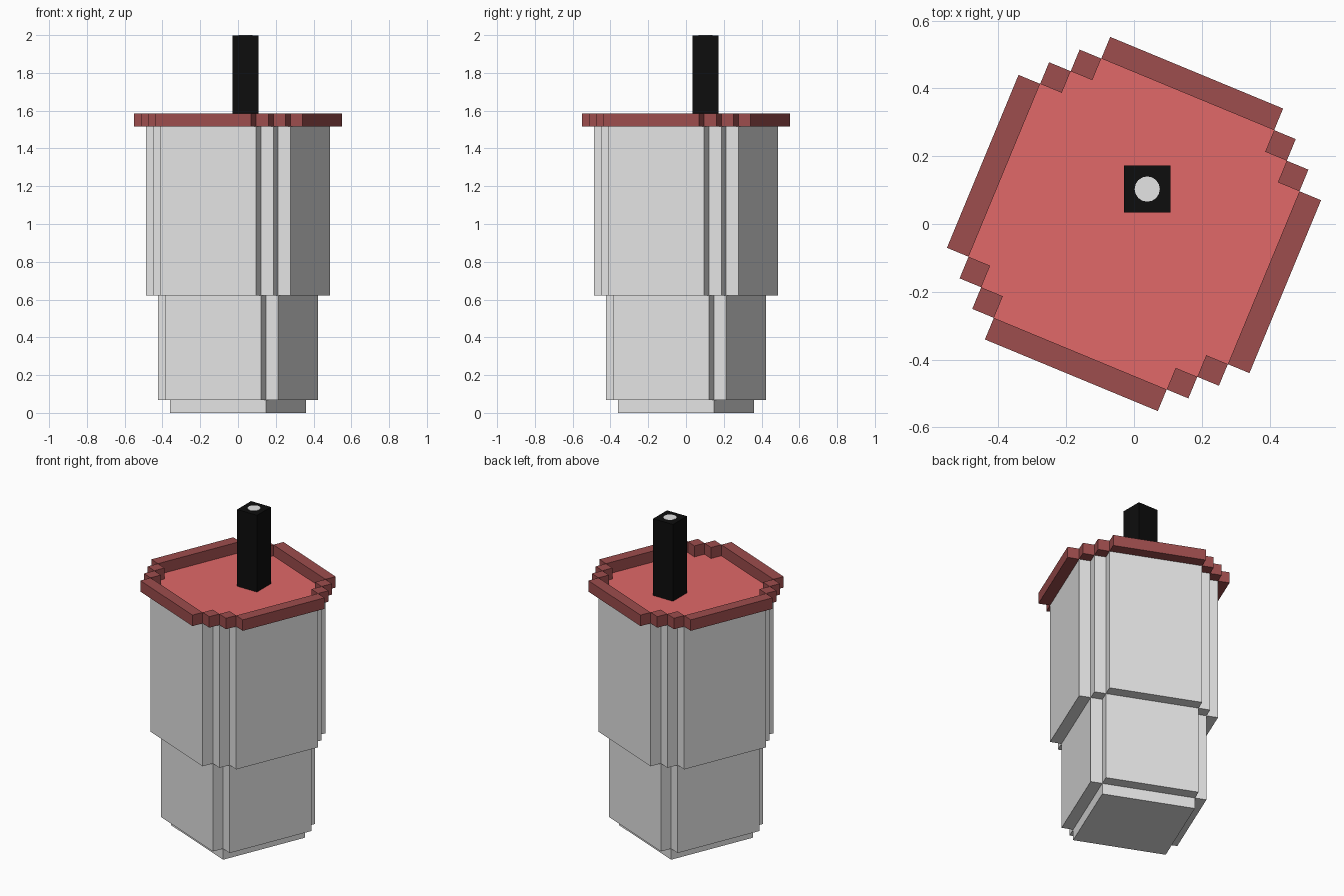
import bpy, bmesh, math
from mathutils import Matrix

if "Cube" in bpy.data.objects:
    bpy.data.objects.remove(bpy.data.objects["Cube"])

C = 2 / 29                                   # size of one block
TURN = Matrix.Rotation(math.radians(-22.5), 4, 'Z')


def material(name, rgb):
    m = bpy.data.materials.new(name)
    m.diffuse_color = (*rgb, 1)
    m.use_nodes = True
    m.node_tree.nodes["Principled BSDF"].inputs["Base Color"].default_value = m.diffuse_color
    return m


white = material("cup white", (0.78, 0.78, 0.78))
dark_red = material("rim dark red", (0.337, 0.074, 0.074))
light_red = material("drink red", (0.752, 0.138, 0.138))
black = material("straw black", (0.004, 0.004, 0.004))


def finish(bm, name, mat, matrix=TURN):
    bmesh.ops.transform(bm, matrix=matrix @ Matrix.Scale(C, 4), verts=bm.verts)
    me = bpy.data.meshes.new(name)
    bm.to_mesh(me)
    bm.free()
    me.materials.append(mat)
    ob = bpy.data.objects.new(name, me)
    bpy.context.collection.objects.link(ob)
    return ob


def outline(corner):
    """Repeat the stepped corner four times around the centre."""
    pts = []
    for x, y in [(0, 0)] * 4:
        pts += corner
        corner = [(-b, a) for a, b in corner]
    return pts


def prism(name, corner, z0, z1, mat, top=True):
    bm = bmesh.new()
    pts = outline(corner)
    lo = [bm.verts.new((x, y, z0)) for x, y in pts]
    if z1 == z0:
        bm.faces.new(lo)
        return finish(bm, name, mat)
    hi = [bm.verts.new((x, y, z1)) for x, y in pts]
    bm.faces.new(lo[::-1])
    if top:
        bm.faces.new(hi)
    for i in range(len(pts)):
        j = (i + 1) % len(pts)
        bm.faces.new((lo[i], lo[j], hi[j], hi[i]))
    return finish(bm, name, mat)


def add_box(bm, x0, x1, y0, y1, z0, z1, turn=Matrix()):
    m = (turn @ Matrix.Translation(((x0 + x1) / 2, (y0 + y1) / 2, (z0 + z1) / 2))
         @ Matrix.Diagonal((x1 - x0, y1 - y0, z1 - z0, 1)))
    bmesh.ops.create_cube(bm, size=1, matrix=m)


# Cup: three stepped tiers, with the drink closing the top
wide = [(6, 4), (5, 4), (5, 5), (4, 5), (4, 6)]
prism("cup_foot", [(4, 4)], 0, 1, white)
prism("cup_lower", [(5, 4), (4, 4), (4, 5)], 1, 9, white)
prism("cup_upper", wide, 9, 22, white, top=False)
prism("drink_surface", wide, 22, 22, light_red)

# Rim: one long bar and two corner blocks per side
bm = bmesh.new()
for k in range(4):
    r = Matrix.Rotation(k * math.pi / 2, 4, 'Z')
    add_box(bm, -4, 4, 6, 7, 22, 23, r)
    add_box(bm, 4, 5, 5, 6, 22, 23, r)
    add_box(bm, 5, 6, 4, 5, 22, 23, r)
finish(bm, "rim", dark_red)

# Straw: square to the axes, off centre
at = Matrix.Translation((0.039, 0.103, 0))
bm = bmesh.new()
add_box(bm, -1, 1, -1, 1, 22, 28.98)
finish(bm, "straw", black, at)

# Pale opening on top of the straw
bm = bmesh.new()
bmesh.ops.create_cone(bm, cap_ends=True, segments=16, radius1=0.54, radius2=0.54,
                      depth=0.02, matrix=Matrix.Translation((0, 0, 28.99)))
finish(bm, "straw_opening", white, at)
